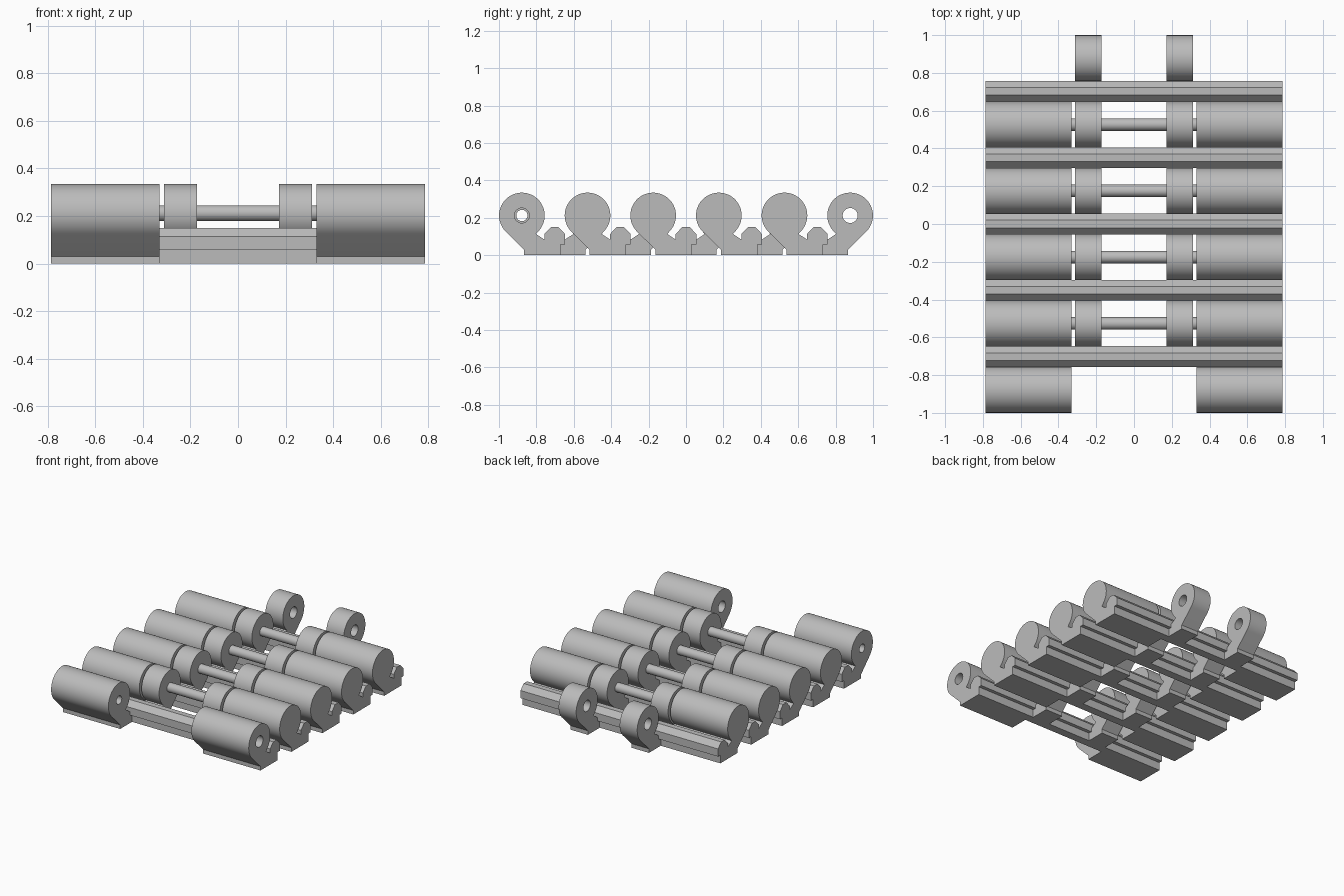
import bpy, bmesh
from math import radians, cos, sin, pi
from mathutils import Matrix

cube = bpy.data.objects.get("Cube")
if cube:
    bpy.data.objects.remove(cube, do_unlink=True)

PITCH = 0.351      # distance between hinge axes
AXIS_Z = 0.212     # hinge height
RADIUS = 0.122     # knuckle radius
HALF = 0.785       # half width of a link
LINKS = 5

steel = bpy.data.materials.new("grey_metal")
steel.use_nodes = True
grey = (0.5, 0.5, 0.5, 1)
steel.diffuse_color = grey
steel.node_tree.nodes["Principled BSDF"].inputs["Base Color"].default_value = grey


def finish(bm, name):
    bmesh.ops.recalc_face_normals(bm, faces=bm.faces)
    mesh = bpy.data.meshes.new(name)
    bm.to_mesh(mesh)
    bm.free()
    obj = bpy.data.objects.new(name, mesh)
    bpy.context.collection.objects.link(obj)
    mesh.materials.append(steel)
    return obj


def smooth(obj):
    bpy.ops.object.select_all(action='DESELECT')
    obj.select_set(True)
    bpy.context.view_layer.objects.active = obj
    bpy.ops.object.shade_smooth_by_angle(angle=radians(20))


def extrude(name, profile, x0, x1, y, flip=1):
    """Extrude a (y, z) profile along x, optionally mirrored front to back."""
    bm = bmesh.new()
    face = bm.faces.new([bm.verts.new((x0, y + flip * p, z)) for p, z in profile])
    new = bmesh.ops.extrude_face_region(bm, geom=[face])["geom"]
    verts = [v for v in new if isinstance(v, bmesh.types.BMVert)]
    bmesh.ops.translate(bm, vec=(x1 - x0, 0, 0), verts=verts)
    return finish(bm, name)


def rod(name, radius, x0, x1, y):
    bm = bmesh.new()
    place = Matrix.Translation(((x0 + x1) / 2, y, AXIS_Z)) @ Matrix.Rotation(pi / 2, 4, 'Y')
    bmesh.ops.create_cone(bm, cap_ends=True, segments=40, radius1=radius,
                          radius2=radius, depth=x1 - x0, matrix=place)
    return finish(bm, name)


def bore(obj, radius, x0, x1, y):
    """Drill a hinge hole and discard the cutter."""
    cutter = rod("bore_cutter", radius, x0 - 0.05, x1 + 0.05, y)
    cutter.hide_render = True
    mod = obj.modifiers.new("bore", 'BOOLEAN')
    mod.operation, mod.solver, mod.object = 'DIFFERENCE', 'EXACT', cutter
    bpy.context.view_layer.objects.active = obj
    bpy.ops.object.modifier_apply(modifier=mod.name)
    bpy.data.objects.remove(cutter, do_unlink=True)


# Crossbar section: chamfered head on a narrower foot
half_bar = [(0.03, 0), (0.03, 0.058), (0.055, 0.058), (0.055, 0.113), (0.02, 0.15)]
bar_profile = half_bar + [(-y, z) for y, z in reversed(half_bar)]

# Knuckle section: round head on a slanted neck running into the bar
arc = [radians(225 - 270 * i / 54) for i in range(55)]
knuckle_profile = [(-PITCH / 2 + RADIUS * cos(a), AXIS_Z + RADIUS * sin(a)) for a in arc]
knuckle_profile += [(-0.1, 0.113), (-0.053, 0.082), (0, 0.082), (0, 0),
                    (-0.164, 0), (-0.164, 0.029)]

for i in range(LINKS):
    y = (i - (LINKS - 1) / 2) * PITCH
    extrude(f"crossbar_{i}", bar_profile, -HALF, HALF, y)
    for side, sx in (("left", 1), ("right", -1)):
        # Wide front barrels
        x0, x1 = sorted((sx * 0.33, sx * HALF))
        barrel = extrude(f"barrel_{side}_{i}", knuckle_profile, x0, x1, y)
        if i == 0:
            bore(barrel, 0.04 if sx > 0 else 0.03, x0, x1, y - PITCH / 2)
        smooth(barrel)
        # Narrow rear lugs
        x0, x1 = sorted((sx * 0.173, sx * 0.312))
        lug = extrude(f"lug_{side}_{i}", knuckle_profile, x0, x1, y, -1)
        if i == LINKS - 1:
            bore(lug, 0.04, x0, x1, y + PITCH / 2)
        smooth(lug)
    # Hinge pin joining this link to the next
    if i < LINKS - 1:
        smooth(rod(f"hinge_pin_{i}", 0.033, -0.4, 0.4, y + PITCH / 2))
